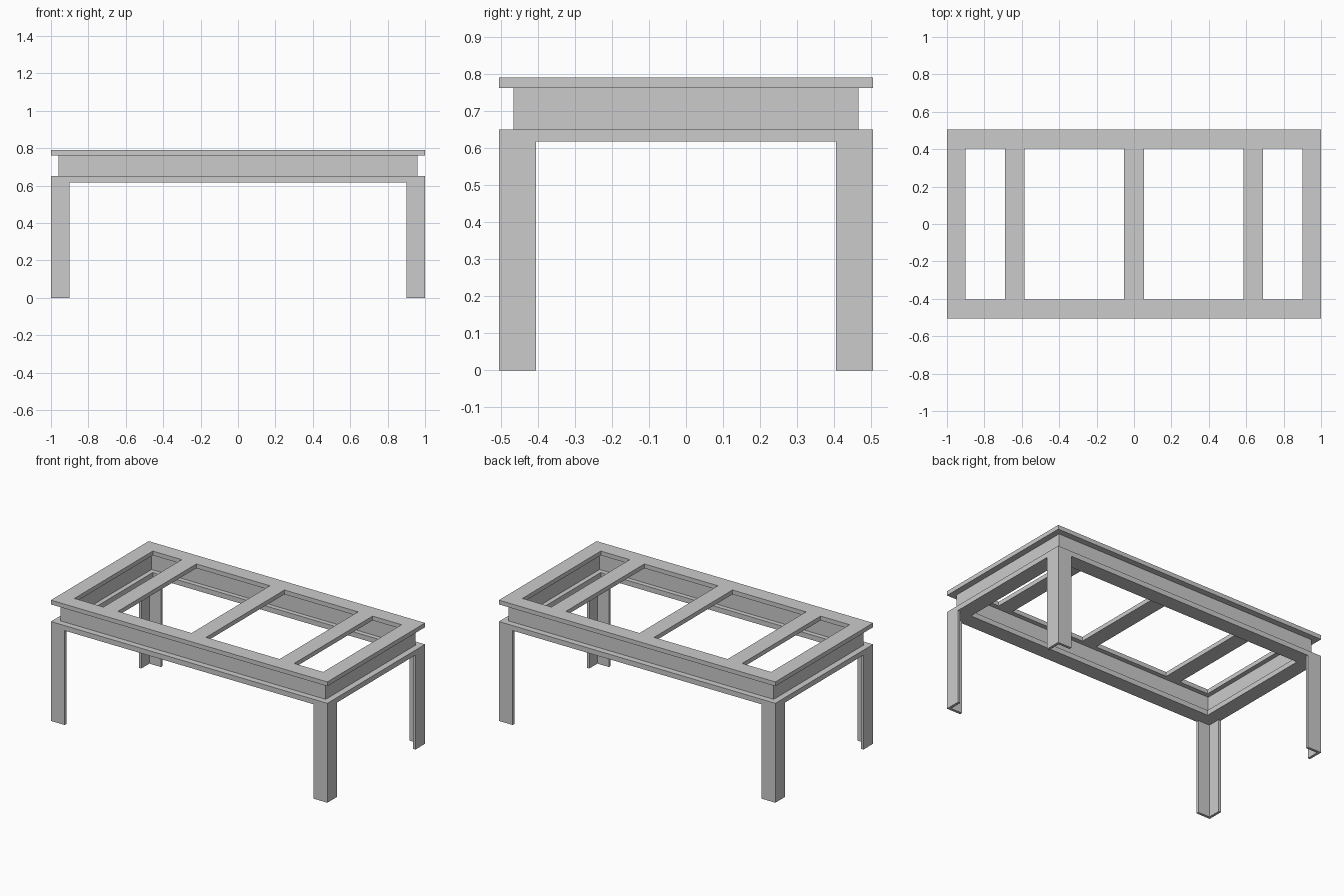
import bpy, bmesh

if "Cube" in bpy.data.objects:
    bpy.data.objects.remove(bpy.data.objects["Cube"])


def plate(name, xs, ys, holes, z0, z1):
    """Flat slab on grid lines xs, ys, leaving out the (i, j) hole cells."""
    bm = bmesh.new()
    grid = [[bm.verts.new((x, y, z0)) for y in ys] for x in xs]
    for i in range(len(xs) - 1):
        for j in range(len(ys) - 1):
            if (i, j) not in holes:
                bm.faces.new((grid[i][j], grid[i + 1][j], grid[i + 1][j + 1], grid[i][j + 1]))
    ext = bmesh.ops.extrude_face_region(bm, geom=bm.faces[:], use_keep_orig=True)
    top = [v for v in ext["geom"] if isinstance(v, bmesh.types.BMVert)]
    bmesh.ops.translate(bm, verts=top, vec=(0, 0, z1 - z0))
    bmesh.ops.recalc_face_normals(bm, faces=bm.faces[:])
    mesh = bpy.data.meshes.new(name)
    bm.to_mesh(mesh)
    bm.free()
    obj = bpy.data.objects.new(name, mesh)
    bpy.context.collection.objects.link(obj)
    return obj


W, D = 1.0, 0.505          # half width and depth
BAR = 0.1                  # bar width
LEG_T = 0.017              # leg angle thickness
Z_RING, Z_APRON, Z_TOP, Z_END = 0.617, 0.65, 0.762, 0.79


def ring(name, hx, hy, t, z0, z1):
    return plate(name, [-hx, -hx + t, hx - t, hx], [-hy, -hy + t, hy - t, hy], {(1, 1)}, z0, z1)


# top frame with three cross slats
slat_edges = [-0.69, -0.585, -0.0525, 0.0525, 0.585, 0.69]
plate("top_frame", [-W, -W + BAR, *slat_edges, W - BAR, W],
      [-D, -D + BAR, D - BAR, D], {(i, 1) for i in (1, 3, 5, 7)}, Z_TOP, Z_END)

# recessed apron and lower frame
ring("apron", 0.96, 0.465, 0.03, Z_APRON, Z_TOP)
ring("lower_frame", W, D, BAR, Z_RING, Z_APRON)

# L-section corner legs
for sx, side in ((-1, "left"), (1, "right")):
    for sy, end in ((-1, "front"), (1, "back")):
        plate(f"{end}_{side}_leg",
              [sx * W, sx * (W - LEG_T), sx * (W - BAR)],
              [sy * D, sy * (D - LEG_T), sy * (D - BAR)], {(1, 1)}, 0, Z_RING)
